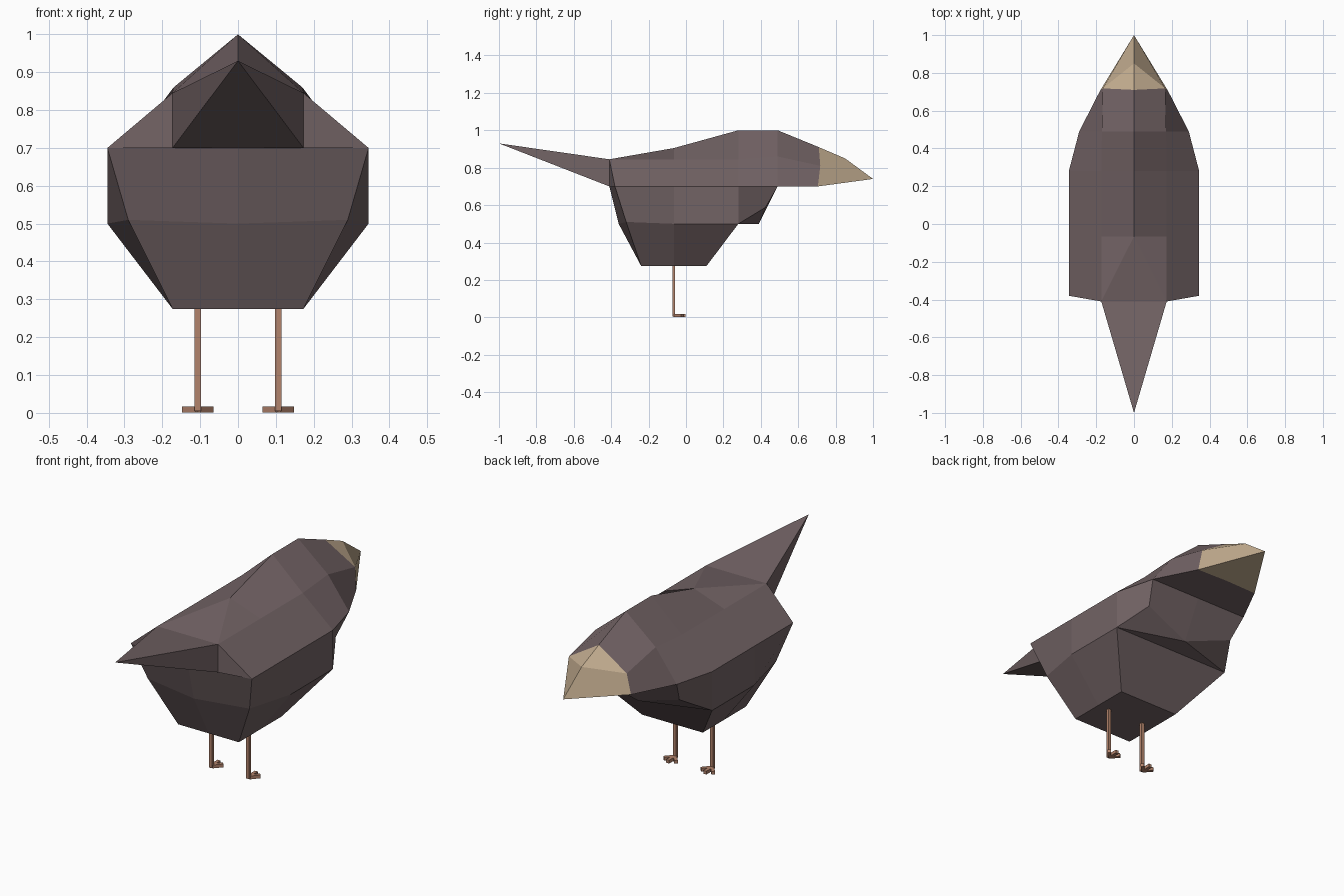
import bpy, bmesh, math
from mathutils import Vector

if "Cube" in bpy.data.objects:
    bpy.data.objects.remove(bpy.data.objects["Cube"])


def material(name, rgb):
    m = bpy.data.materials.new(name)
    m.diffuse_color = (*rgb, 1)
    m.use_nodes = True
    m.node_tree.nodes["Principled BSDF"].inputs["Base Color"].default_value = m.diffuse_color
    return m


PLUMAGE = material("plumage", (0.17, 0.125, 0.13))
HORN = material("horn", (0.55, 0.42, 0.28))
SKIN = material("skin", (0.45, 0.23, 0.15))


def half_mesh(name, verts, faces, mat):
    """Build one half as a mesh and mirror it over x = 0."""
    bm = bmesh.new()
    for sign in (1, -1):
        vs = [bm.verts.new((sign * x, y, z)) for x, y, z in verts]
        for f in faces:
            bm.faces.new([vs[i] for i in f])
    bmesh.ops.remove_doubles(bm, verts=bm.verts, dist=0.0005)
    bmesh.ops.recalc_face_normals(bm, faces=bm.faces)
    me = bpy.data.meshes.new(name)
    bm.to_mesh(me)
    bm.free()
    me.materials.append(mat)
    ob = bpy.data.objects.new(name, me)
    bpy.context.collection.objects.link(ob)
    return ob


# Back and head: sections of ridge, shoulder, flank and underside centre
back = []
for y, ridge, mid, low in [
    (-0.41, 0.845, (0.173, -0.41, 0.845), (0.345, -0.38, 0.70)),
    (-0.065, 0.905, (0.173, -0.065, 0.845), (0.345, -0.065, 0.70)),
    (0.28, 1.0, (0.173, 0.28, 0.845), (0.345, 0.28, 0.70)),
    (0.49, 1.0, (0.17, 0.49, 0.86), (0.29, 0.49, 0.70)),
    (0.71, 0.91, (0.165, 0.718, 0.81), (0.18, 0.705, 0.70)),
]:
    back += [(0, y, ridge), mid, low, (0, y, 0.70)]
faces = [(4 * s + i, 4 * s + i + 1, 4 * s + i + 5, 4 * s + i + 4)
         for s in range(1, 4) for i in range(2)]
faces += [(0, 1, 4), (1, 5, 4), (1, 2, 6, 5), (14, 15, 19, 18)]
half_mesh("back_and_head", back, faces, PLUMAGE)

# Belly: three levels running from the rear to the breast
top = [(0, -0.41, 0.70), (0.345, -0.38, 0.70), (0.345, -0.065, 0.70),
       (0.345, 0.28, 0.70), (0.29, 0.49, 0.70), (0, 0.49, 0.70)]
middle = [(0, -0.36, 0.50), (0.29, -0.32, 0.51), (0.345, -0.065, 0.50),
          (0.345, 0.28, 0.50), (0.26, 0.425, 0.588), (0, 0.39, 0.50)]
bottom = [(0, -0.24, 0.275), (0.173, -0.24, 0.275), (0.173, -0.065, 0.275),
          (0.173, 0.11, 0.275), (0, 0.11, 0.275), (0, 0.28, 0.50)]
faces = [(i, i + 1, i + 7, i + 6) for i in range(5)]
faces += [(i + 6, i + 7, i + 13, i + 12) for i in range(3)]
faces += [(9, 17, 16, 15), (9, 11, 17), (9, 10, 11), (12, 13, 14, 15, 16)]
half_mesh("belly", top + middle + bottom, faces, PLUMAGE)

# Tail wedge
half_mesh("tail",
          [(0, -0.41, 0.845), (0.173, -0.41, 0.845), (0.173, -0.41, 0.70),
           (0, -0.41, 0.70), (0, -1.0, 0.93), (0.345, -0.38, 0.70)],
          [(0, 1, 4), (1, 2, 4), (2, 3, 4), (1, 5, 2)], PLUMAGE)

# Beak
half_mesh("beak",
          [(0, 0.71, 0.91), (0.165, 0.718, 0.81), (0.18, 0.705, 0.70),
           (0, 0.705, 0.70), (0, 0.85, 0.85), (0, 1.0, 0.74)],
          [(0, 1, 4), (1, 2, 5, 4), (2, 3, 5)], HORN)


def bar(name, a, b, w, h):
    """Box running from a to b, width w and height h."""
    a, b = Vector(a), Vector(b)
    bpy.ops.mesh.primitive_cube_add(size=1, location=(a + b) / 2)
    ob = bpy.context.object
    ob.name = name
    ob.scale = (w, h, (b - a).length)
    ob.rotation_euler = (b - a).to_track_quat('Z', 'Y').to_euler()
    ob.data.materials.append(SKIN)


# Legs with three toes each
for side, s in (("right", 1), ("left", -1)):
    x = 0.106 * s
    bar(side + "_leg", (x, -0.065, 0.005), (x, -0.065, 0.29), 0.017, 0.015)
    for n, dx, y in (("inner", -0.035, -0.02), ("middle", 0, -0.002), ("outer", 0.035, -0.02)):
        bar(f"{side}_{n}_toe", (x, -0.06, 0.009), (x + dx * s, y, 0.009), 0.017, 0.017)
